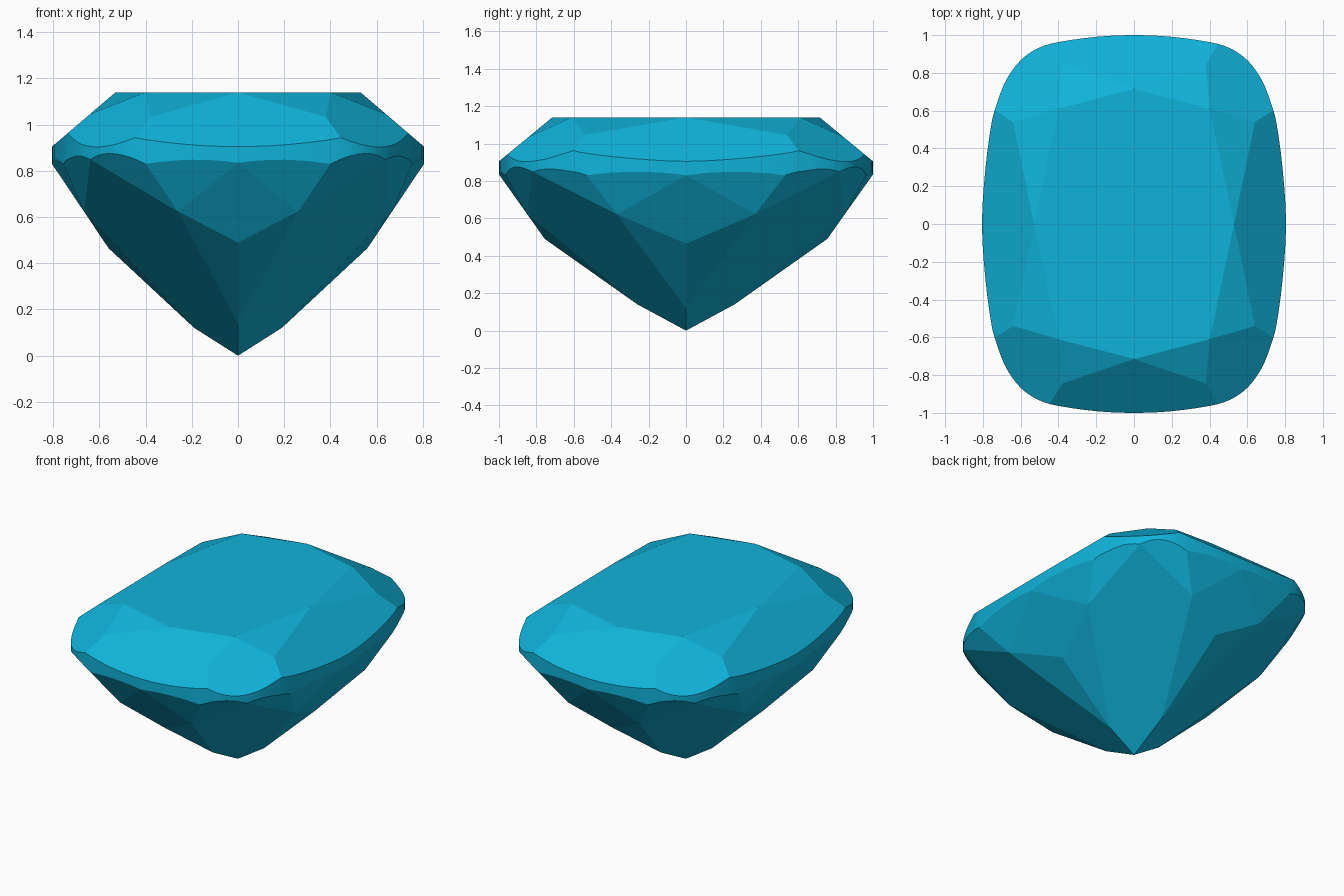
import bpy, bmesh
from mathutils import Vector

if "Cube" in bpy.data.objects:
    bpy.data.objects.remove(bpy.data.objects["Cube"])

# Girdle outline: one quadrant, mirrored and smoothed with a Catmull-Rom spline
quad = [(0, 1), (.2, .991), (.4, .963), (.5, .934), (.58, .885), (.64, .82),
        (.69, .735), (.73, .625), (.755, .53), (.787, .29), (.805, 0)]
ring = quad[:-1]
ring += [(x, -y) for x, y in quad[:0:-1]]
ring += [(-x, -y) for x, y in quad[:-1]]
ring += [(-x, y) for x, y in quad[:0:-1]]
n = len(ring)
outline = []
for i in range(n):
    a, b, c, d = (Vector(ring[(i + k) % n]) for k in (-1, 0, 1, 2))
    for t in (0, 1 / 3, 2 / 3):
        outline.append(.5 * (2 * b + (c - a) * t + (2 * a - 5 * b + 4 * c - d) * t * t
                             + (3 * b - a - 3 * c + d) * t ** 3))

# Rough stone: prism whose top is the table
bm = bmesh.new()
TOP = 1.14
low = [bm.verts.new((p.x, p.y, -.1)) for p in outline]
high = [bm.verts.new((p.x, p.y, TOP)) for p in outline]
bm.faces.new(low)
bm.faces.new(high)
for i in range(len(low)):
    j = (i + 1) % len(low)
    bm.faces.new((low[i], low[j], high[j], high[i]))
bmesh.ops.recalc_face_normals(bm, faces=bm.faces[:])


def facet(p, q, r, xs=(1, -1), ys=(1, -1)):
    """Grind a flat facet through three points, repeated by mirroring."""
    for sx in xs:
        for sy in ys:
            a, b, c = (Vector((v[0] * sx, v[1] * sy, v[2])) for v in (p, q, r))
            no = (b - a).cross(c - a).normalized()
            if no.dot(Vector((0, 0, .8)) - a) > 0:
                no = -no
            bmesh.ops.bisect_plane(bm, geom=bm.verts[:] + bm.edges[:] + bm.faces[:],
                                   dist=1e-5, plane_co=a, plane_no=no, clear_outer=True)
            rim = [e for e in bm.edges if e.is_boundary]
            if rim:
                bmesh.ops.contextual_create(bm, geom=rim)


# Crown: mains on ends, sides and corners, then star facets
t_end, t_cor, t_side = (0, .715, TOP), (.4, .61, TOP), (.53, 0, TOP)
c_end, c_side = (.38, .845, 1.033), (.64, .54, 1.046)
facet(t_end, (0, 1, .905), (.3, 1, .905), xs=(1,))
facet(t_side, (.805, 0, .905), (.805, .3, .905), ys=(1,))
facet(t_cor, c_end, c_side)
facet(t_end, t_cor, c_end)
facet(t_side, t_cor, c_side)

# Pavilion: corner mains, diamonds, lower pairs, girdle halves
culet, m_end, m_side = (0, 0, 0), (0, .26, .1404), (.19, 0, .12065)
d_end, d_side = (0, .755, .49), (.56, 0, .465)
g_end, g_side = (0, 1, .835), (.805, 0, .83)
g_a, g_b, g_cor = (.4, .963, .83), (.755, .53, .83), (.64, .82, .849)
p_end, p_side = (.26, .8503, .6243), (.6657, .37, .6225)
facet(culet, m_end, m_side)
facet(d_end, g_end, (.3, 1, .835), xs=(1,))
facet(d_side, g_side, (.805, .3, .83), ys=(1,))
facet(d_end, m_end, p_end)
facet(d_side, m_side, p_side)
facet(g_end, p_end, g_a)
facet(g_a, p_end, g_cor)
facet(g_side, p_side, g_b)
facet(g_b, p_side, g_cor)

bmesh.ops.remove_doubles(bm, verts=bm.verts[:], dist=5e-4)
bmesh.ops.recalc_face_normals(bm, faces=bm.faces[:])

# Smooth girdle band, flat facets
for f in bm.faces:
    f.smooth = abs(f.normal.z) < .02
for e in bm.edges:
    e.smooth = all(f.smooth for f in e.link_faces)

mesh = bpy.data.meshes.new("cushion_gem")
bm.to_mesh(mesh)
bm.free()
gem = bpy.data.objects.new("cushion_gem", mesh)
bpy.context.collection.objects.link(gem)

mat = bpy.data.materials.new("blue_gem")
mat.diffuse_color = (.005, .45, .7, 1)
mat.use_nodes = True
mat.node_tree.nodes["Principled BSDF"].inputs["Base Color"].default_value = mat.diffuse_color
mesh.materials.append(mat)
